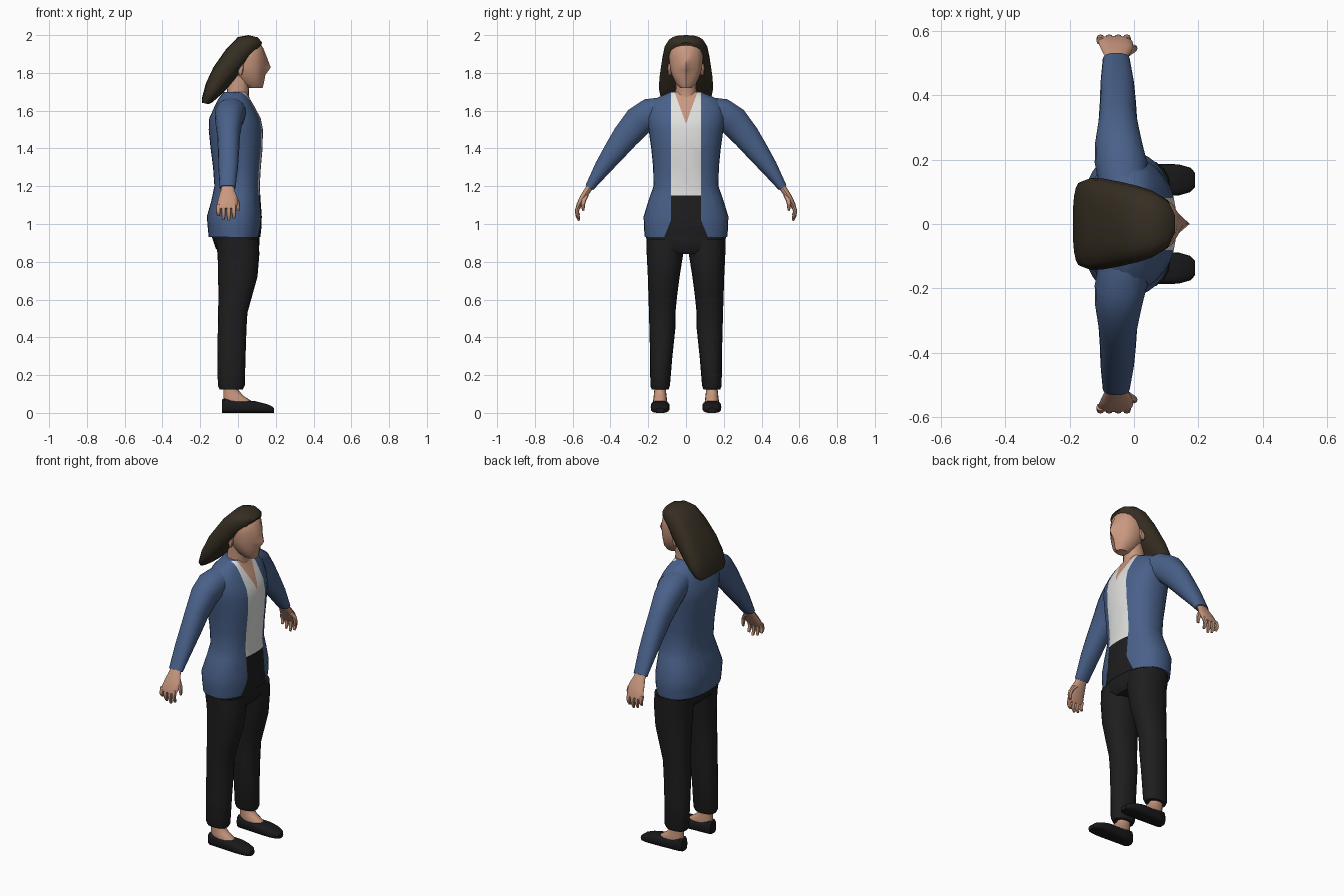
import bpy, bmesh, math
from mathutils import Vector


def material(name, r, g, b):
    m = bpy.data.materials.new(name)
    m.diffuse_color = (r, g, b, 1)
    return m


BLUE = material("jacket blue", 0.066, 0.118, 0.25)
WHITE = material("shirt white", 0.75, 0.75, 0.74)
BLACK = material("trouser black", 0.013, 0.013, 0.014)
SHOE = material("shoe black", 0.010, 0.010, 0.012)
SKIN = material("skin", 0.58, 0.31, 0.21)
HAIR = material("hair brown", 0.036, 0.027, 0.016)


def loft(name, rings, mats, n=20, power=2.2, mirror=False, paint=None, cuts=(), ridge=None):
    """Skin rings of (centre, u axis, v axis) with superellipse sections."""
    bm = bmesh.new()
    loops = []
    for k, (c, u, v) in enumerate(rings):
        loop = []
        for i in range(n):
            a = 2 * math.pi * i / n
            ca, sa = math.cos(a), math.sin(a)
            p = (Vector(c) + Vector(u) * math.copysign(abs(ca) ** (2 / power), ca)
                 + Vector(v) * math.copysign(abs(sa) ** (2 / power), sa))
            if ridge and i == 0:
                p.x += ridge[k]
            loop.append(bm.verts.new(p))
        loops.append(loop)
    for a, b in zip(loops, loops[1:]):
        for i in range(n):
            j = (i + 1) % n
            bm.faces.new((a[i], a[j], b[j], b[i]))
    bm.faces.new(loops[0])
    bm.faces.new(loops[-1])
    for co, no in cuts:
        bmesh.ops.bisect_plane(bm, geom=bm.verts[:] + bm.edges[:] + bm.faces[:],
                               plane_co=co, plane_no=no, dist=1e-5)
    bmesh.ops.recalc_face_normals(bm, faces=bm.faces[:])
    if paint:
        for f in bm.faces:
            f.material_index = paint(f.calc_center_median())
    me = bpy.data.meshes.new(name)
    bm.to_mesh(me)
    bm.free()
    for m in mats:
        me.materials.append(m)
    ob = bpy.data.objects.new(name, me)
    bpy.context.collection.objects.link(ob)
    if mirror:
        mod = ob.modifiers.new("mirror", 'MIRROR')
        mod.use_axis = (False, True, False)
    return ob


def stack(rows, y=0):
    """Horizontal rings from rows of (z, back x, front x, half width)."""
    return [((( b + f) / 2, y, z), ((f - b) / 2, 0, 0), (0, w, 0)) for z, b, f, w in rows]


def tube(points):
    """Rings along a path of (x, y, z, half size in x, half size across)."""
    ps = [Vector(p[:3]) for p in points]
    out = []
    for i, p in enumerate(points):
        t = (ps[min(i + 1, len(ps) - 1)] - ps[max(i - 1, 0)]).normalized()
        side = t.cross(Vector((1, 0, 0))).normalized()
        out.append((ps[i], Vector((p[3], 0, 0)), side * p[4]))
    return out


# Jacket with shirt, neckline and front opening cut into it
def torso_colour(c):
    if c.x < 0.0 or c.z > 1.699:
        return 0
    y = abs(c.y)
    if c.z < 1.15:
        return 2 if y < max(0.08, 0.08 + (1.02 - c.z) * 0.4) else 0
    if y < (c.z - 1.53) * 0.36:
        return 3
    return 1 if y < 0.08 else 0


cuts = [((0, 0, 1.15), (0, 0, 1))]
for s in (-1, 1):
    cuts += [((0, s * 0.08, 0), (0, 1, 0)), ((0, 0, 1.53), (0, 1, -s * 0.36)),
             ((0, s * 0.08, 1.02), (0, 1, s * 0.4))]
loft("jacket_and_shirt", stack([
    (0.93, -0.155, 0.118, 0.218), (0.98, -0.160, 0.124, 0.223), (1.04, -0.165, 0.126, 0.224),
    (1.12, -0.142, 0.120, 0.200), (1.20, -0.125, 0.115, 0.172), (1.30, -0.132, 0.121, 0.174),
    (1.40, -0.145, 0.130, 0.184), (1.50, -0.155, 0.132, 0.198), (1.56, -0.152, 0.120, 0.208),
    (1.62, -0.125, 0.088, 0.200), (1.66, -0.105, 0.065, 0.170), (1.70, -0.075, 0.045, 0.080)]),
    [BLUE, WHITE, BLACK, SKIN], n=32, power=2.3, paint=torso_colour, cuts=cuts)

# Sleeves
loft("sleeve", tube([
    (-0.03, 0.10, 1.605, 0.075, 0.070), (-0.04, 0.19, 1.585, 0.082, 0.082),
    (-0.048, 0.25, 1.545, 0.073, 0.082), (-0.05, 0.32, 1.463, 0.060, 0.072),
    (-0.05, 0.38, 1.382, 0.056, 0.060), (-0.052, 0.44, 1.300, 0.052, 0.046),
    (-0.055, 0.512, 1.192, 0.042, 0.024)]), [BLUE], n=18, mirror=True)

# Hands
loft("palm", tube([
    (-0.055, 0.500, 1.210, 0.034, 0.019), (-0.055, 0.520, 1.180, 0.036, 0.018),
    (-0.053, 0.545, 1.140, 0.050, 0.018), (-0.058, 0.566, 1.100, 0.054, 0.015),
    (-0.060, 0.574, 1.080, 0.049, 0.011)]), [SKIN], n=14, mirror=True)
for i, (x, tip) in enumerate([(-0.104, 1.045), (-0.077, 1.025), (-0.049, 1.017), (-0.022, 1.03)]):
    loft("finger_%d" % (i + 1), tube([
        (x, 0.568, 1.100, 0.013, 0.012), (x, 0.578, 1.068, 0.012, 0.011),
        (x, 0.574, (1.068 + tip) / 2, 0.011, 0.010), (x, 0.566, tip, 0.007, 0.006)]),
        [SKIN], n=8, mirror=True)
loft("thumb", tube([
    (-0.030, 0.528, 1.155, 0.016, 0.014), (-0.008, 0.542, 1.125, 0.014, 0.013),
    (0.000, 0.546, 1.100, 0.011, 0.011), (0.000, 0.543, 1.070, 0.007, 0.006)]),
    [SKIN], n=8, mirror=True)

# Trousers
loft("trouser_seat", stack([
    (0.84, -0.085, 0.090, 0.150), (0.87, -0.118, 0.112, 0.200), (0.93, -0.138, 0.114, 0.212),
    (1.00, -0.140, 0.112, 0.210)]), [BLACK], n=28, power=2.4)
legs = [(0.92, -0.120, 0.110, 0.110, 0.100), (0.84, -0.108, 0.113, 0.1115, 0.0965),
        (0.72, -0.105, 0.103, 0.118, 0.084), (0.62, -0.104, 0.075, 0.123, 0.076),
        (0.53, -0.105, 0.050, 0.126, 0.070), (0.45, -0.107, 0.045, 0.125, 0.069),
        (0.30, -0.108, 0.040, 0.131, 0.059), (0.145, -0.107, 0.036, 0.137, 0.052),
        (0.125, -0.098, 0.026, 0.137, 0.045)]
loft("trouser_leg", [(((b + f) / 2, y, z), ((f - b) / 2, 0, 0), (0, w, 0))
                     for z, b, f, y, w in legs], [BLACK], n=20, mirror=True)

# Feet and shoes
loft("foot", stack([
    (0.20, -0.078, -0.004, 0.032), (0.12, -0.078, 0.002, 0.031), (0.09, -0.078, 0.030, 0.034),
    (0.065, -0.078, 0.068, 0.037), (0.04, -0.075, 0.085, 0.036)], 0.137), [SKIN], n=16, mirror=True)
loft("shoe", [((x, 0.137, h / 2), (0, w, 0), (0, 0, h / 2)) for x, w, h in [
    (-0.085, 0.028, 0.070), (-0.072, 0.040, 0.077), (-0.02, 0.043, 0.070), (0.04, 0.047, 0.064),
    (0.09, 0.050, 0.062), (0.14, 0.048, 0.050), (0.175, 0.038, 0.038), (0.190, 0.022, 0.026)]],
    [SHOE], n=20, power=3.2, mirror=True)

# Neck and head, with a pointed ridge down the face for the nose
loft("neck", stack([
    (1.58, -0.06, 0.07, 0.055), (1.66, -0.062, 0.060, 0.060), (1.72, -0.058, 0.058, 0.056),
    (1.80, -0.040, 0.080, 0.058)]), [SKIN], n=16)
loft("head", stack([
    (1.720, 0.045, 0.122, 0.030), (1.745, 0.010, 0.133, 0.055), (1.79, -0.025, 0.137, 0.076),
    (1.815, -0.040, 0.139, 0.083), (1.83, -0.045, 0.140, 0.086), (1.88, -0.055, 0.142, 0.091),
    (1.93, -0.050, 0.134, 0.086), (1.96, -0.030, 0.114, 0.068), (1.98, 0.000, 0.080, 0.040)]),
    [SKIN], n=18, ridge=[0.008, 0.004, 0.008, 0.025, 0.033, 0.012, 0, 0, 0])
loft("ear", stack([(1.79, 0.005, 0.02, 0.008), (1.82, -0.005, 0.03, 0.012),
                   (1.85, 0.0, 0.03, 0.010)], 0.086), [SKIN], n=8, mirror=True)

# Hair swept from the forehead to behind the shoulders: top x, z, underside x, z, half width
hair = [(0.128, 1.960, 0.122, 1.945, 0.030), (0.105, 1.988, 0.105, 1.915, 0.074),
        (0.055, 2.000, 0.055, 1.865, 0.104), (0.000, 1.990, 0.025, 1.815, 0.118),
        (-0.060, 1.930, -0.015, 1.765, 0.130), (-0.130, 1.830, -0.060, 1.715, 0.141),
        (-0.170, 1.745, -0.095, 1.680, 0.143), (-0.190, 1.670, -0.135, 1.645, 0.132),
        (-0.190, 1.642, -0.155, 1.634, 0.110)]
loft("hair", [(((a + c) / 2, 0, (b + d) / 2), ((a - c) / 2, 0, (b - d) / 2), (0, w, 0))
              for a, b, c, d, w in hair], [HAIR], n=20, power=2.6)

# Smooth shading
for ob in bpy.data.objects:
    ob.select_set(True)
    bpy.context.view_layer.objects.active = ob
bpy.ops.object.shade_smooth_by_angle(angle=math.radians(40))
